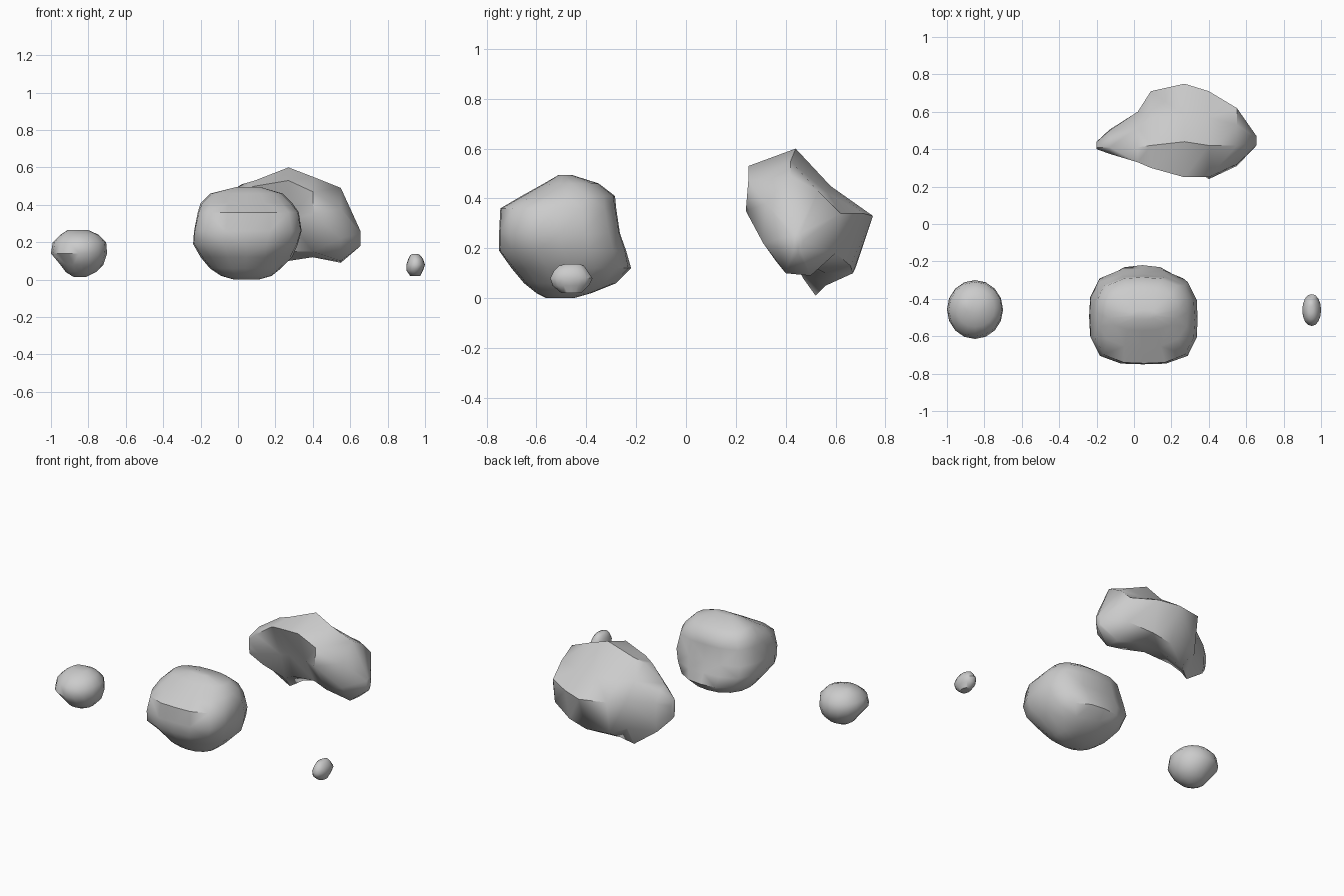
import bpy
import bmesh
import math


def loft(name, rings, angle=50):
    """Skin a list of equal-length vertex rings and cap both ends."""
    bm = bmesh.new()
    loops = [[bm.verts.new(p) for p in ring] for ring in rings]
    n = len(loops[0])
    for a, b in zip(loops, loops[1:]):
        for i in range(n):
            j = (i + 1) % n
            bm.faces.new((a[i], a[j], b[j], b[i]))
    bm.faces.new(loops[0][::-1])
    bm.faces.new(loops[-1])
    bmesh.ops.triangulate(bm, faces=bm.faces[:])
    bmesh.ops.recalc_face_normals(bm, faces=bm.faces[:])
    mesh = bpy.data.meshes.new(name)
    bm.to_mesh(mesh)
    bm.free()
    obj = bpy.data.objects.new(name, mesh)
    bpy.context.collection.objects.link(obj)
    bpy.ops.object.select_all(action='DESELECT')
    obj.select_set(True)
    bpy.context.view_layer.objects.active = obj
    bpy.ops.object.shade_smooth_by_angle(angle=math.radians(angle))
    return obj


def slab_ring(z, x0, x1, y0, y1, power=2.1, n=16):
    """Rounded-square ring filling the given extents at height z."""
    ring = []
    for i in range(n):
        a = 2 * math.pi * i / n
        c, s = math.cos(a), math.sin(a)
        r = (abs(c) ** power + abs(s) ** power) ** (-1 / power)
        ring.append(((x0 + x1) / 2 + r * c * (x1 - x0) / 2,
                     (y0 + y1) / 2 + r * s * (y1 - y0) / 2, z))
    return ring


def boulder(name, levels):
    return loft(name, [slab_ring(*lv) for lv in levels])


# Large blocky boulder at the front: z, x range, y range, squareness
boulder("front_boulder", [
    (0.00, -0.02, 0.11, -0.56, -0.45, 2.3),
    (0.02, -0.09, 0.18, -0.60, -0.38, 2.3),
    (0.06, -0.15, 0.23, -0.65, -0.28, 2.3),
    (0.12, -0.20, 0.29, -0.70, -0.22, 2.4),
    (0.19, -0.24, 0.32, -0.75, -0.24, 3.1),
    (0.26, -0.235, 0.34, -0.75, -0.265, 3.4),
    (0.36, -0.215, 0.325, -0.745, -0.28, 3.1),
    (0.41, -0.20, 0.29, -0.66, -0.285, 2.6),
    (0.46, -0.15, 0.24, -0.57, -0.35, 2.4),
    (0.495, -0.01, 0.12, -0.51, -0.46, 2.3)])

# Small round stone on the left
boulder("left_stone", [
    (0.015, -0.88, -0.81, -0.48, -0.42),
    (0.04, -0.92, -0.76, -0.53, -0.37),
    (0.08, -0.95, -0.72, -0.57, -0.33),
    (0.14, -1.00, -0.70, -0.615, -0.30, 2.0),
    (0.20, -0.99, -0.705, -0.60, -0.31, 2.0),
    (0.24, -0.95, -0.745, -0.55, -0.35),
    (0.265, -0.91, -0.80, -0.48, -0.40)])

# Pebble on the right
boulder("right_pebble", [
    (0.02, 0.92, 0.975, -0.50, -0.42),
    (0.05, 0.90, 0.99, -0.535, -0.39),
    (0.08, 0.90, 1.00, -0.545, -0.375),
    (0.11, 0.91, 0.99, -0.53, -0.395),
    (0.13, 0.92, 0.975, -0.51, -0.41),
    (0.138, 0.935, 0.96, -0.48, -0.43)])

# Large hollow-fronted boulder at the back: (y, z) sections along x
sections = {
    -0.20: [(.40, .31), (.41, .33), (.43, .32), (.44, .29),
            (.44, .24), (.43, .20), (.41, .21), (.40, .26)],
    -0.13: [(.375, .37), (.41, .41), (.46, .38), (.50, .31),
            (.505, .18), (.49, .12), (.45, .14), (.405, .23)],
    0.02: [(.33, .48), (.41, .51), (.52, .43), (.60, .33),
           (.59, .14), (.52, .01), (.47, .08), (.42, .26)],
    0.09: [(.30, .50), (.42, .53), (.57, .43), (.71, .34),
           (.68, .12), (.56, .05), (.45, .12), (.41, .28)],
    0.27: [(.25, .53), (.44, .60), (.58, .45), (.75, .33),
           (.67, .10), (.56, .10), (.42, .15), (.33, .32)],
    0.40: [(.25, .47), (.42, .55), (.57, .42), (.71, .34),
           (.66, .13), (.52, .12), (.36, .15), (.24, .35)],
    0.55: [(.32, .38), (.42, .49), (.53, .43), (.62, .34),
           (.60, .18), (.50, .09), (.40, .10), (.31, .22)],
    0.655: [(.42, .25), (.44, .26), (.46, .26), (.47, .23),
            (.46, .19), (.45, .18), (.43, .19), (.42, .22)],
}
loft("back_boulder", [[(x, y, z) for y, z in pts] for x, pts in sections.items()])
